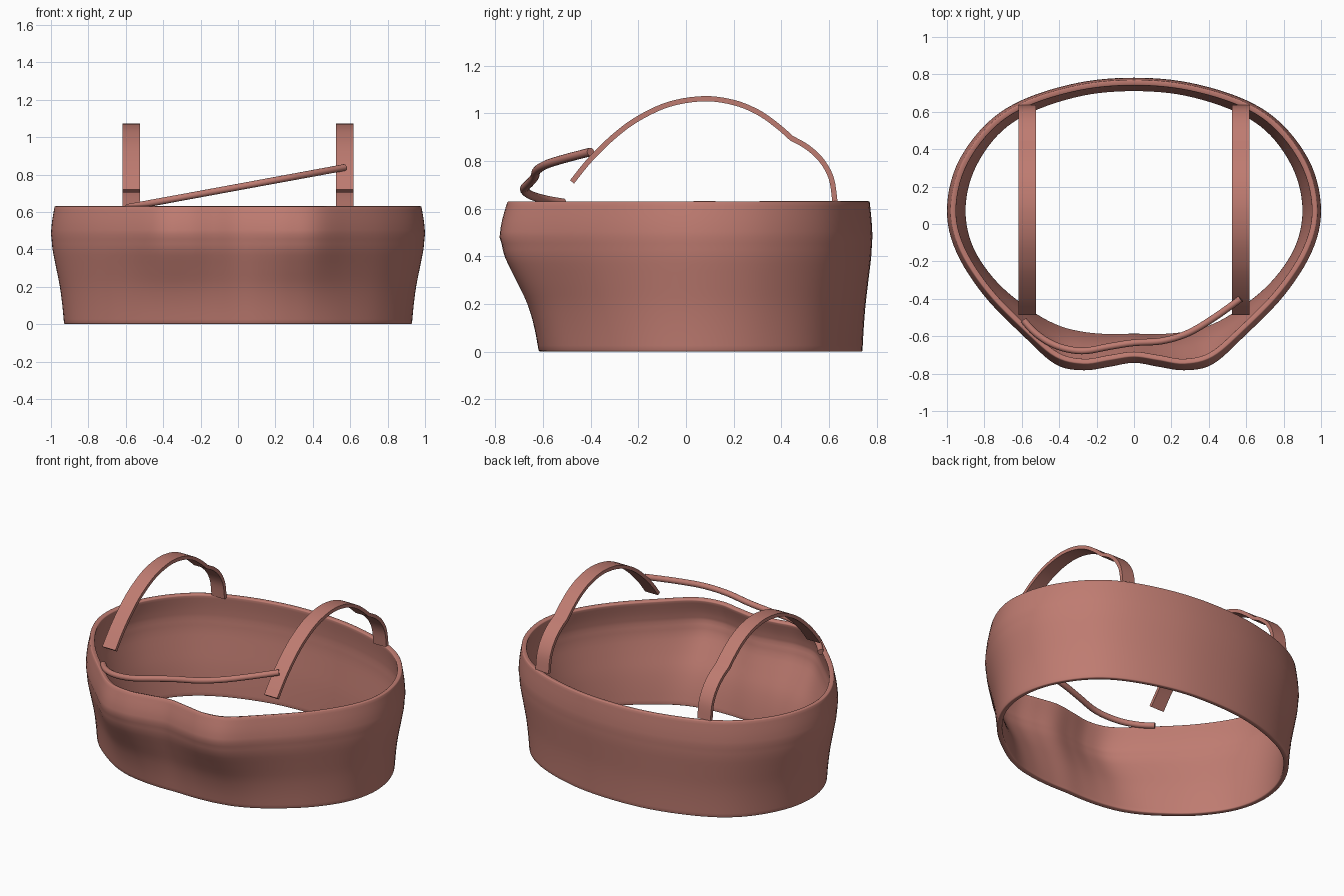
import bpy, bmesh, math
from mathutils import Vector

if "Cube" in bpy.data.objects:
    bpy.data.objects.remove(bpy.data.objects["Cube"])

mat = bpy.data.materials.new("rose_fabric")
mat.diffuse_color = (0.52, 0.2, 0.165, 1)
mat.use_nodes = True
mat.node_tree.nodes["Principled BSDF"].inputs["Base Color"].default_value = mat.diffuse_color


def spline(pts, n, closed=False):
    """Catmull-Rom through the points, n samples per span."""
    p = [Vector(q) for q in pts]
    m = len(p)
    get = (lambda i: p[i % m]) if closed else (lambda i: p[max(0, min(m - 1, i))])
    out = []
    for i in range(m if closed else m - 1):
        a, b, c, d = (get(i + k) for k in (-1, 0, 1, 2))
        for s in range(n):
            t = s / n
            out.append(0.5 * (2 * b + (c - a) * t + (2 * a - 5 * b + 4 * c - d) * t * t
                              + (3 * b - a - 3 * c + d) * t ** 3))
    return out if closed else out + [p[-1]]


def finish(name, bm):
    bmesh.ops.recalc_face_normals(bm, faces=bm.faces)
    me = bpy.data.meshes.new(name)
    bm.to_mesh(me)
    bm.free()
    ob = bpy.data.objects.new(name, me)
    bpy.context.collection.objects.link(ob)
    me.materials.append(mat)
    bpy.ops.object.select_all(action='DESELECT')
    bpy.context.view_layer.objects.active = ob
    ob.select_set(True)
    bpy.ops.object.shade_smooth_by_angle(angle=math.radians(40))
    return ob


def bridge(bm, rings, closed_ring=True):
    n = len(rings[0])
    for a, b in zip(rings, rings[1:]):
        for i in range(n if closed_ring else n - 1):
            j = (i + 1) % n
            bm.faces.new((a[i], a[j], b[j], b[i]))


# Body band: half outlines from front centre round to back centre
low = [(0, -.615), (.13, -.617), (.27, -.605), (.41, -.57), (.56, -.49), (.75, -.335),
       (.885, -.14), (.93, .07), (.885, .29), (.75, .495), (.56, .625), (.28, .715), (0, .74)]
mid = [(0, -.742), (.13, -.763), (.27, -.782), (.42, -.75), (.59, -.60), (.80, -.385),
       (.95, -.15), (1.0, .07), (.95, .31), (.80, .525), (.60, .662), (.30, .755), (0, .782)]
top = [(0, -.71), (.13, -.728), (.27, -.748), (.42, -.71), (.58, -.575), (.785, -.365),
       (.93, -.14), (.98, .07), (.93, .305), (.785, .517), (.59, .652), (.295, .743), (0, .77)]


def outline(half):
    full = half + [(-x, y) for x, y in half[-2:0:-1]]
    return spline(full, 6, True)


L, M, T = outline(low), outline(mid), outline(top)
levels = spline([(0, 0), (.10, .13), (.20, .32), (.30, .60), (.40, .88), (.48, 1),
                 (.55, 1.3), (.632, 2)], 3)
bm = bmesh.new()
rings = []
for z, w in levels:
    w = max(0, min(2, w))
    ring = [a.lerp(b, w) if w <= 1 else b.lerp(c, w - 1) for a, b, c in zip(L, M, T)]
    rings.append([bm.verts.new((v.x, v.y, z)) for v in ring])
bridge(bm, rings)
band = finish("body_band", bm)
if band.data.polygons[0].normal.dot(band.data.polygons[0].center) < 0:
    band.data.flip_normals()
sol = band.modifiers.new("thickness", 'SOLIDIFY')
sol.thickness = 0.03
sol.offset = -1
bev = band.modifiers.new("soft_rim", 'BEVEL')
bev.width = 0.006
bev.segments = 2
bev.limit_method = 'ANGLE'
bev.angle_limit = math.radians(50)

# Shoulder straps: ribbon along a side path with a kink at the back
path = (spline([(-.478, .712), (-.4, .808), (-.3, .905), (-.2, .978), (-.07, 1.038), (.075, 1.061),
                (.2, 1.045), (.3, 1.005), (.38, .95), (.443, .895)], 5)
        + spline([(.443, .895), (.51, .857), (.57, .80), (.61, .725), (.625, .625)], 5)[1:])
for side, sx in (("left", -1), ("right", 1)):
    bm = bmesh.new()
    rings = []
    for i, p in enumerate(path):
        t = (path[min(i + 1, len(path) - 1)] - path[max(i - 1, 0)]).normalized()
        nrm = Vector((-t.y, t.x)) * .011
        rings.append([bm.verts.new((sx * .571 + dx, p.x + s * nrm.x, p.y + s * nrm.y))
                      for dx, s in ((-.046, -1), (.046, -1), (.046, 1), (-.046, 1))])
    bridge(bm, rings)
    bm.faces.new(rings[0])
    bm.faces.new(rings[-1])
    finish(side + "_shoulder_strap", bm)

# Cord: round tube rising across the front
plan = [(-.59, -.515), (-.53, -.58), (-.45, -.635), (-.36, -.668), (-.26, -.678), (-.13, -.655),
        (0, -.635), (.15, -.625), (.29, -.583), (.43, -.50), (.57, -.40)]
cord = spline([(x, y, .628 + (x + .57) * .184) for x, y in plan], 6)
bm = bmesh.new()
rings = []
for i, p in enumerate(cord):
    t = (cord[min(i + 1, len(cord) - 1)] - cord[max(i - 1, 0)]).normalized()
    u = t.cross(Vector((0, 0, 1))).normalized()
    v = u.cross(t)
    rings.append([bm.verts.new(p + .018 * (u * math.cos(k * math.tau / 14) + v * math.sin(k * math.tau / 14)))
                  for k in range(14)])
bridge(bm, rings)
bm.faces.new(rings[0])
bm.faces.new(rings[-1])
finish("front_cord", bm)
